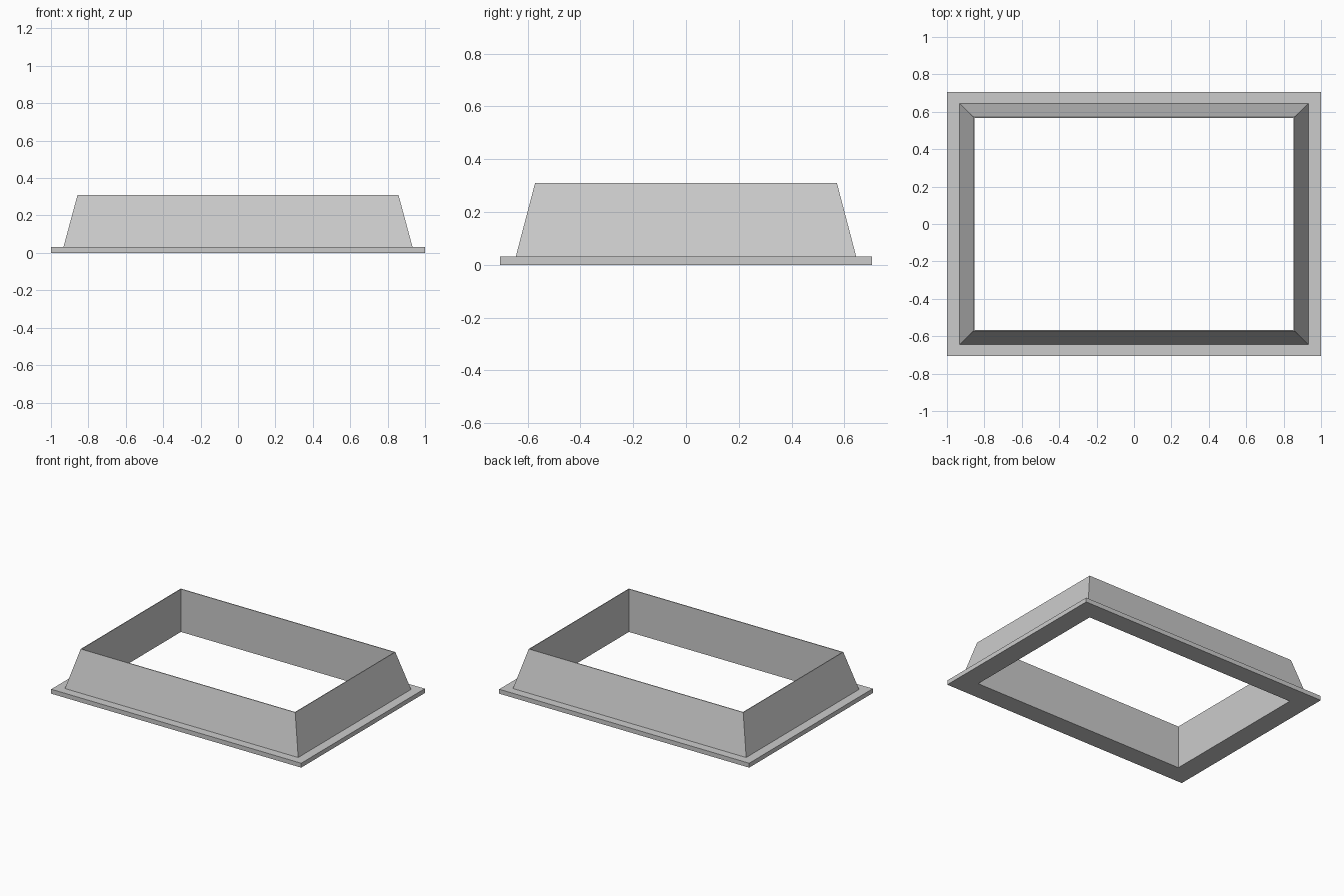
import bpy
import bmesh

# Remove the default object
cube = bpy.data.objects.get("Cube")
if cube:
    bpy.data.objects.remove(cube, do_unlink=True)

# Plain grey sheet colour
grey = bpy.data.materials.new("light grey")
grey.use_nodes = True
colour = (0.6, 0.6, 0.6, 1)
grey.diffuse_color = colour
grey.node_tree.nodes["Principled BSDF"].inputs["Base Color"].default_value = colour

# Closed wall section: half width, half depth, height
section = [
    (0.853, 0.566, 0.0),     # inner foot
    (1.0, 0.706, 0.0),       # flange outer edge
    (1.0, 0.706, 0.032),
    (0.933, 0.645, 0.032),   # foot of the sloped side
    (0.858, 0.572, 0.31),    # rim
    (0.853, 0.566, 0.31),
]


def rectangular_frame(name, section, material):
    """Carry a closed section around the four corners of a rectangle."""
    bm = bmesh.new()
    corners = [(-1, -1), (1, -1), (1, 1), (-1, 1)]
    rings = [[bm.verts.new((sx * x, sy * y, z)) for sx, sy in corners]
             for x, y, z in section]
    for i, lower in enumerate(rings):
        upper = rings[(i + 1) % len(rings)]
        for c in range(4):
            d = (c + 1) % 4
            bm.faces.new((lower[c], lower[d], upper[d], upper[c]))
    bmesh.ops.recalc_face_normals(bm, faces=bm.faces)
    mesh = bpy.data.meshes.new(name)
    bm.to_mesh(mesh)
    bm.free()
    mesh.materials.append(material)
    obj = bpy.data.objects.new(name, mesh)
    bpy.context.collection.objects.link(obj)
    return obj


# Flanged frame with sloped outer sides and a straight opening
rectangular_frame("flanged_frame", section, grey)
